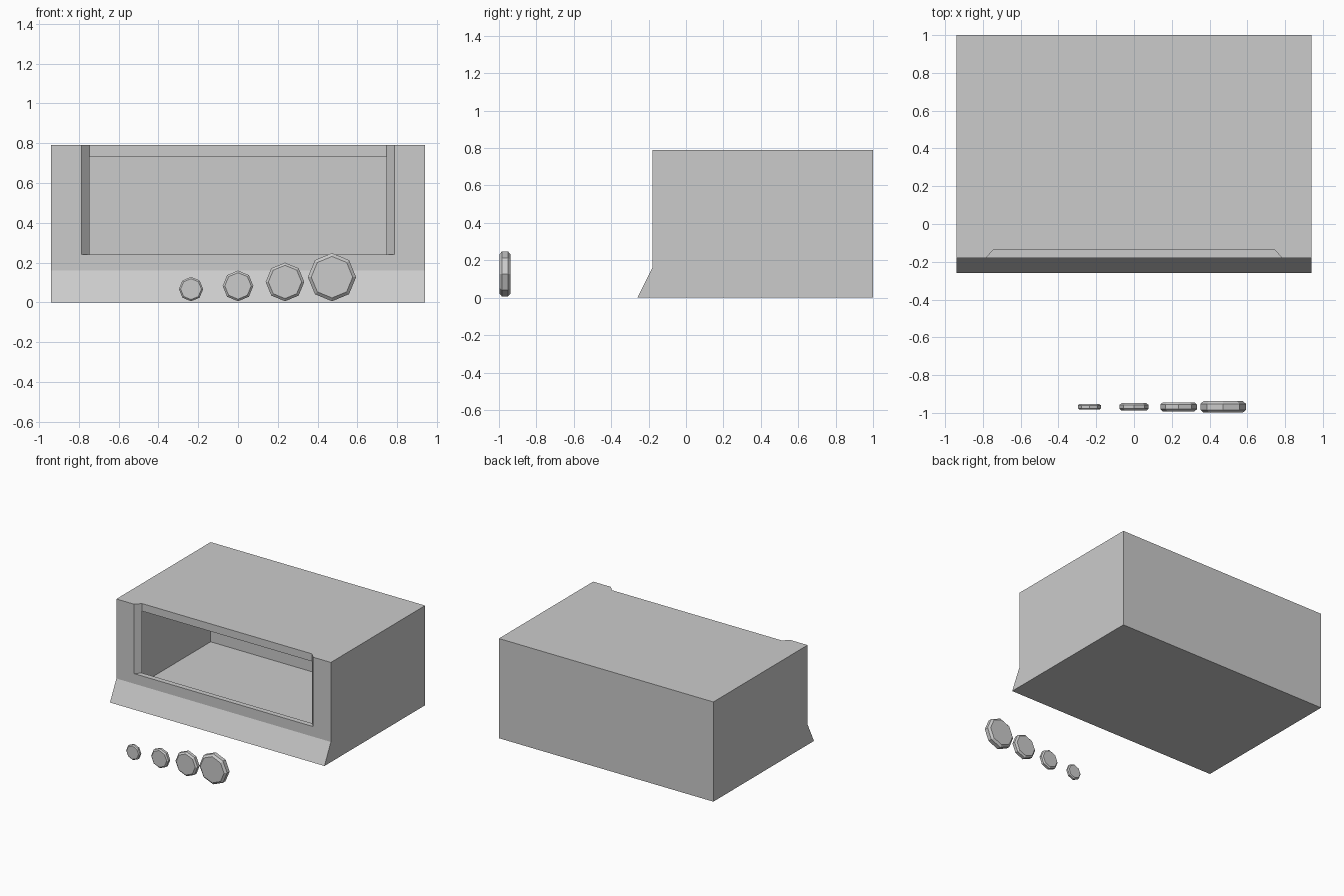
import bpy, bmesh, math

if "Cube" in bpy.data.objects:
    bpy.data.objects.remove(bpy.data.objects["Cube"])

W, BACK, FRONT, TOP = 0.94, 1.0, -0.18, 0.79
SKIRT_Y, SKIRT_Z = -0.26, 0.16
OUT, INN, REC, SILL, HEAD = 0.785, 0.745, -0.138, 0.24, 0.73


def make_object(name, faces):
    """Build one flat-shaded mesh from a list of polygons."""
    bm = bmesh.new()
    for pts in faces:
        bm.faces.new([bm.verts.new(p) for p in pts])
    bmesh.ops.remove_doubles(bm, verts=bm.verts, dist=1e-5)
    mesh = bpy.data.meshes.new(name)
    bm.to_mesh(mesh)
    bm.free()
    ob = bpy.data.objects.new(name, mesh)
    bpy.context.collection.objects.link(ob)
    return ob


def mirrored(pts):
    """Mirror a polygon across x = 0, keeping its normal outward."""
    return [(-x, y, z) for x, y, z in reversed(pts)]


def strip(a, b):
    """Quad between two symmetric edges (half width, y, z)."""
    return [(-a[0], *a[1:]), (a[0], *a[1:]), (b[0], *b[1:]), (-b[0], *b[1:])]


# Thin hollow shell: faces symmetric about the centre
shell = [
    strip((W, BACK, 0), (W, SKIRT_Y, 0)),                  # floor
    strip((W, BACK, TOP), (W, BACK, 0)),                   # back wall
    strip((W, SKIRT_Y, 0), (W, FRONT, SKIRT_Z)),           # sloping skirt
    strip((OUT, FRONT, SKIRT_Z), (OUT, FRONT, SILL)),      # wall under window
    strip((OUT, FRONT, SILL), (INN, REC, SILL)),           # window sill
    strip((INN, REC, HEAD), (INN, REC, TOP)),              # window header
    strip((INN, REC, TOP), (INN, BACK, TOP)),              # roof middle
]

# Right-hand faces, mirrored to the left
right_faces = [
    [(W, SKIRT_Y, 0), (W, BACK, 0), (W, BACK, TOP), (W, FRONT, TOP), (W, FRONT, SKIRT_Z)],
    [(OUT, FRONT, SKIRT_Z), (W, FRONT, SKIRT_Z), (W, FRONT, TOP), (OUT, FRONT, TOP)],
    [(INN, REC, SILL), (OUT, FRONT, SILL), (OUT, FRONT, TOP), (INN, REC, TOP)],
    [(INN, REC, TOP), (OUT, FRONT, TOP), (W, FRONT, TOP), (W, BACK, TOP), (INN, BACK, TOP)],
]
for f in right_faces:
    shell += [f, mirrored(f)]
make_object("housing_shell", shell)


# Chamfered octagonal discs standing in a row
def disc(name, x, r):
    z, y = r + 0.006, -0.968
    # (radius, y offset) rings from front to back
    profile = [(0.86, -0.25), (1, -0.13), (1, 0.13), (0.86, 0.25)]
    rings = []
    for s, dy in profile:
        rings.append([(x + r * s * math.sin(k * math.pi / 4), y + r * dy,
                       z + r * s * math.cos(k * math.pi / 4)) for k in range(8)])
    faces = [rings[0][::-1], rings[-1]]
    for a, b in zip(rings, rings[1:]):
        for k in range(8):
            n = (k + 1) % 8
            faces.append([a[k], a[n], b[n], b[k]])
    ob = make_object(name, faces)
    bm = bmesh.new()
    bm.from_mesh(ob.data)
    bmesh.ops.recalc_face_normals(bm, faces=bm.faces)
    bm.to_mesh(ob.data)
    bm.free()


for i, r in enumerate((0.061, 0.077, 0.097, 0.121)):
    disc(f"disc_{i + 1}", -0.236 + i * 0.236, r)
